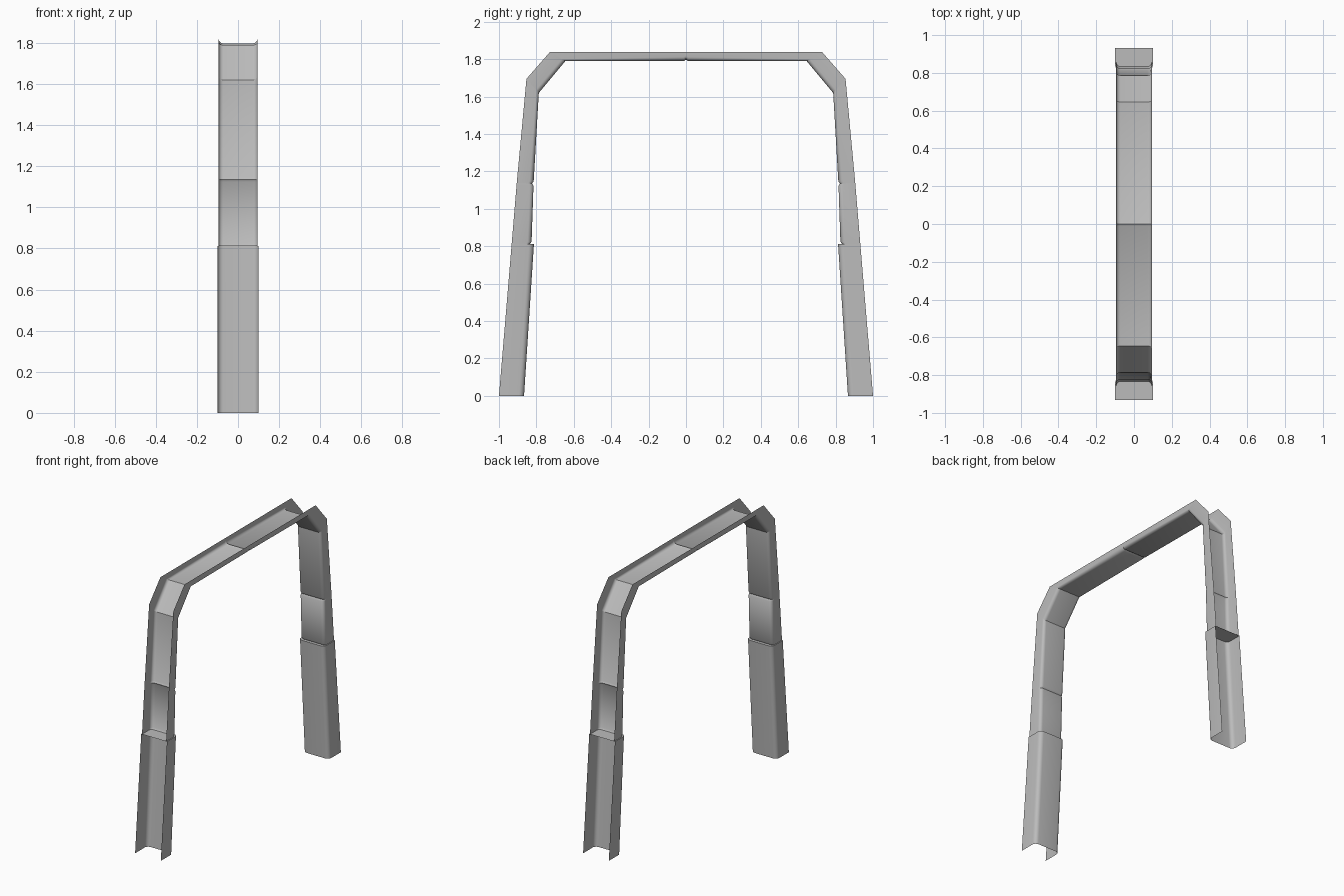
import bpy
import bmesh
import math
from mathutils import Vector

cube = bpy.data.objects.get("Cube")
if cube:
    bpy.data.objects.remove(cube, do_unlink=True)

grey = bpy.data.materials.new("plain_grey")
grey.use_nodes = True
grey.diffuse_color = (0.5, 0.5, 0.5, 1)
grey.node_tree.nodes["Principled BSDF"].inputs["Base Color"].default_value = (0.5, 0.5, 0.5, 1)


def section(outer, inner, w, r, side):
    """U-shaped cross-section: two flanges reaching outward from a rounded web."""
    o, i = Vector(outer), Vector(inner)
    depth = (o - i).length
    axis = (o - i).normalized()
    half = [(w, depth)]
    for k in range(6):
        a = math.pi / 2 * k / 5
        half.append((w - r + r * math.cos(a), r - r * math.sin(a)))
    pts = half + [(-x, d) for x, d in reversed(half)]
    return [(x, side * (i + axis * d).x, (i + axis * d).y) for x, d in pts]


def channel(name, start, end, w, r, side, notch=(False, False), cap=False):
    """Loft one open sheet channel between two (outer, inner) stations."""
    def at(t, lift=0.0):
        o = Vector(start[0]).lerp(Vector(end[0]), t)
        i = Vector(start[1]).lerp(Vector(end[1]), t)
        return o, i + (o - i).normalized() * lift

    length = (Vector(end[1]) - Vector(start[1])).length
    step = 0.012 / length
    stations = [at(0, 0.008), at(step)] if notch[0] else [at(0)]
    stations += [at(1 - step), at(1, 0.008)] if notch[1] else [at(1)]

    bm = bmesh.new()
    rows = [[bm.verts.new(p) for p in section(o, i, w, r, side)] for o, i in stations]
    for a, b in zip(rows, rows[1:]):
        for k in range(len(a) - 1):
            f = bm.faces.new((a[k], a[k + 1], b[k + 1], b[k]))
            # Normals point to the outside of the channel
            if side < 0:
                f.normal_flip()
    if cap:
        bm.faces.new(rows[-1] if side < 0 else rows[-1][::-1])
    bm.normal_update()
    mesh = bpy.data.meshes.new(name)
    bm.to_mesh(mesh)
    bm.free()
    mesh.materials.append(grey)
    obj = bpy.data.objects.new(name, mesh)
    bpy.context.collection.objects.link(obj)
    bpy.ops.object.select_all(action='DESELECT')
    obj.select_set(True)
    bpy.context.view_layer.objects.active = obj
    bpy.ops.object.shade_smooth_by_angle(angle=math.radians(35))


# Stations as (outer edge, inner web), each in (y, z)
foot = ((1.0, 0.0), (0.866, 0.0))
foot_top = ((0.932, 0.812), (0.813, 0.812))
mid_low = ((0.932, 0.812), (0.826, 0.812))
mid_top = ((0.905, 1.138), (0.815, 1.136))
elbow_low = ((0.853, 1.695), (0.787, 1.62))
elbow_top = ((0.728, 1.838), (0.645, 1.79))
beam_mid = ((0.0, 1.838), (0.0, 1.79))

# Each half of the arch, mirrored front to back
for label, side in (("front", -1), ("back", 1)):
    channel(label + "_lower_leg", foot, foot_top, 0.1, 0.028, side, cap=True)
    channel(label + "_middle_leg", mid_low, mid_top, 0.094, 0.022, side, notch=(True, True))
    channel(label + "_upper_leg", mid_top, elbow_low, 0.094, 0.022, side, notch=(True, False))
    channel(label + "_elbow", elbow_low, elbow_top, 0.094, 0.022, side)
    channel(label + "_top_beam", elbow_top, beam_mid, 0.094, 0.022, side, notch=(False, True))
